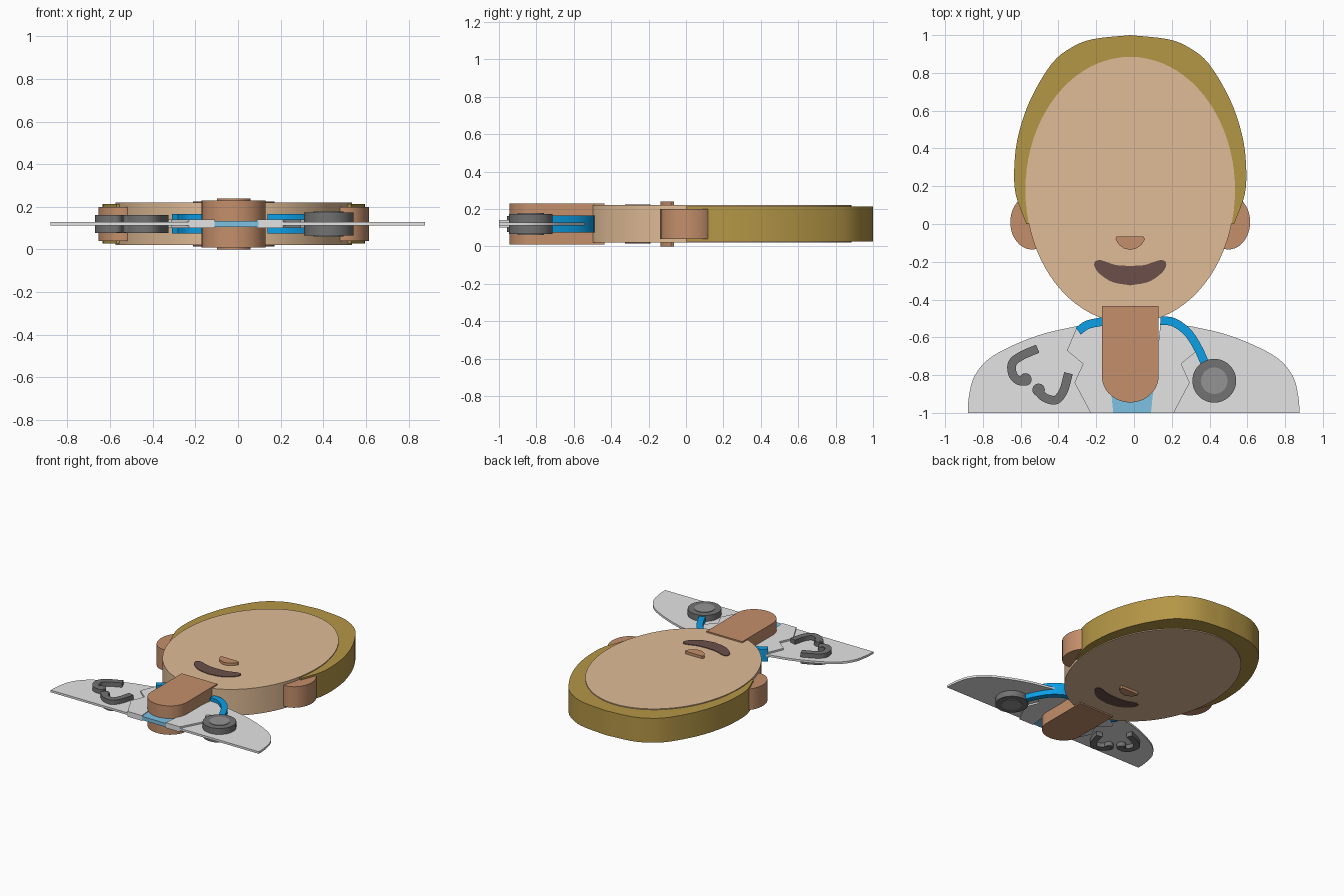
import bpy, bmesh, math
from mathutils import Vector

cube = bpy.data.objects.get("Cube")
if cube:
    bpy.data.objects.remove(cube, do_unlink=True)

MID = 0.12    # every part is extruded evenly about this height
AXIS = -0.02  # the head's line of symmetry


def material(name, r, g, b):
    def lin(c):
        c /= 255
        return c / 12.92 if c <= 0.04045 else ((c + 0.055) / 1.055) ** 2.4
    col = (lin(r), lin(g), lin(b), 1)
    m = bpy.data.materials.new(name)
    m.use_nodes = True
    m.diffuse_color = col
    m.node_tree.nodes["Principled BSDF"].inputs["Base Color"].default_value = col
    return m


SKIN = material("skin", 224, 188, 150)
DEEP_SKIN = material("deep_skin", 196, 143, 107)
HAIR = material("golden_hair", 180, 150, 70)
LIPS = material("brown_lips", 108, 80, 74)
COAT = material("pale_grey_coat", 228, 228, 228)
SHIRT = material("light_blue_shirt", 125, 193, 227)
BLUE = material("blue_tube", 12, 162, 235)
DARK = material("dark_grey", 114, 114, 114)
GREY = material("mid_grey", 148, 148, 148)


def plate(name, pts, half, mat):
    """Extrude a flat outline by half a thickness both up and down."""
    bm = bmesh.new()
    face = bm.faces.new([bm.verts.new((x, y, MID - half)) for x, y in pts])
    top = bmesh.ops.extrude_face_region(bm, geom=[face])["geom"]
    bmesh.ops.translate(bm, vec=(0, 0, 2 * half),
                        verts=[v for v in top if isinstance(v, bmesh.types.BMVert)])
    bmesh.ops.recalc_face_normals(bm, faces=bm.faces)
    me = bpy.data.meshes.new(name)
    bm.to_mesh(me)
    bm.free()
    me.materials.append(mat)
    ob = bpy.data.objects.new(name, me)
    bpy.context.collection.objects.link(ob)
    bpy.ops.object.select_all(action='DESELECT')
    ob.select_set(True)
    bpy.context.view_layer.objects.active = ob
    bpy.ops.object.shade_smooth_by_angle(angle=math.radians(30))
    return ob


def ellipse(cx, cy, rx, ry, n=64, start=0, sweep=360):
    closed = sweep == 360
    angles = [math.radians(start + sweep * i / (n if closed else n - 1)) for i in range(n)]
    return [(cx + rx * math.cos(a), cy + ry * math.sin(a)) for a in angles]


def smooth(pts, steps=6):
    """Catmull-Rom curve through an open list of points."""
    p = [Vector(q) for q in pts]
    p = [2 * p[0] - p[1]] + p + [2 * p[-1] - p[-2]]
    out = []
    for a, b, c, d in zip(p, p[1:], p[2:], p[3:]):
        for i in range(steps):
            t = i / steps
            out.append(0.5 * (2 * b + (c - a) * t + (2 * a - 5 * b + 4 * c - d) * t ** 2
                              + (3 * b - a - 3 * c + d) * t ** 3))
    return [tuple(q) for q in out] + [tuple(p[-2])]


def flip(pts, axis=0.0):
    return [(2 * axis - x, y) for x, y in pts]


def symmetric(half_pts):
    """Close a half outline that starts and ends on the head's axis."""
    right = [(AXIS + x, y) for x, y in half_pts]
    return right + flip(right, AXIS)[-2:0:-1]


def ribbon(path, width):
    """Outline of a strip of constant width along a smoothed path."""
    p = [Vector(q) for q in smooth(path)]
    left, right = [], []
    for i, q in enumerate(p):
        d = (p[min(i + 1, len(p) - 1)] - p[max(i - 1, 0)]).normalized()
        n = Vector((-d.y, d.x)) * width / 2
        left.append(tuple(q + n))
        right.append(tuple(q - n))
    return left + right[::-1]


# Head
plate("face", ellipse(AXIS, 0.18, 0.555, 0.705, 80), 0.1, SKIN)
hair = smooth([(0, 1), (0.195, 0.979), (0.31, 0.935), (0.417, 0.847), (0.528, 0.66),
               (0.591, 0.476), (0.613, 0.317), (0.607, 0.16), (0.55, 0)], 4)
plate("hair", symmetric(hair + [(0, 0.1)]), 0.093, HAIR)
for side, s in (("left", 1), ("right", -1)):
    plate(side + "_ear", ellipse(AXIS + s * 0.52, 0.01, 0.115, 0.145, 40), 0.08, DEEP_SKIN)
nose = [(0, -0.065), (0.07, -0.065), (0.078, -0.08), (0.06, -0.11), (0.032, -0.13), (0, -0.137)]
plate("nose", symmetric(nose), 0.12, DEEP_SKIN)
mouth = smooth([(0, -0.222), (0.07, -0.218), (0.12, -0.203), (0.16, -0.191), (0.187, -0.2),
                (0.188, -0.228), (0.16, -0.265), (0.095, -0.307), (0, -0.325)], 4)
plate("mouth", symmetric(mouth), 0.105, LIPS)

# Neck: straight top, rounded bottom
neck = [(AXIS + 0.15, -0.435), (AXIS - 0.15, -0.435)]
plate("neck", neck + ellipse(AXIS, -0.805, 0.15, 0.14, 24, 180, 180), 0.11, DEEP_SKIN)

# Clothes
plate("shirt", [(-0.11, -1), (0.095, -1), (0.13, -0.6), (-0.16, -0.6)], 0.014, SHIRT)
coat = smooth([(-0.88, -1), (-0.875, -0.92), (-0.847, -0.81), (-0.77, -0.715),
               (-0.635, -0.64), (-0.476, -0.58), (-0.3, -0.54)])
coat += [(-0.16, -0.53), (-0.12, -0.9), (-0.11, -1)]
lapel = [(-0.3, -0.54), (-0.355, -0.67), (-0.27, -0.74), (-0.315, -0.84), (-0.23, -1),
         (-0.11, -1), (-0.12, -0.9), (-0.16, -0.53)]
plate("right_coat", coat, 0.008, COAT)
plate("left_coat", flip(coat, -0.002), 0.008, COAT)
plate("right_lapel", lapel, 0.02, COAT)
plate("left_lapel", flip(lapel, -0.01), 0.02, COAT)

# Listening instrument
plate("left_tube", ribbon([(0.14, -0.512), (0.21, -0.52), (0.285, -0.575),
                           (0.34, -0.66), (0.385, -0.76)], 0.045), 0.046, BLUE)
plate("right_tube", ribbon([(-0.295, -0.567), (-0.245, -0.533), (-0.16, -0.515)], 0.045),
      0.046, BLUE)
plate("chest_disc", ellipse(0.425, -0.83, 0.116, 0.116, 48), 0.054, DARK)
plate("disc_centre", ellipse(0.425, -0.83, 0.07, 0.07, 40), 0.058, GREY)
plate("outer_earpiece", ribbon([(-0.51, -0.66), (-0.6, -0.7), (-0.645, -0.74), (-0.64, -0.8),
                                (-0.6, -0.832), (-0.555, -0.815)], 0.046), 0.042, DARK)
plate("inner_earpiece", ribbon([(-0.347, -0.79), (-0.372, -0.88), (-0.41, -0.93),
                                (-0.46, -0.925), (-0.495, -0.9), (-0.51, -0.865)], 0.046),
      0.042, DARK)
for name, x, y in (("outer_ear_tip", -0.575, -0.823), ("inner_ear_tip", -0.505, -0.878)):
    plate(name, ellipse(x, y, 0.033, 0.033, 24), 0.041, DARK)
